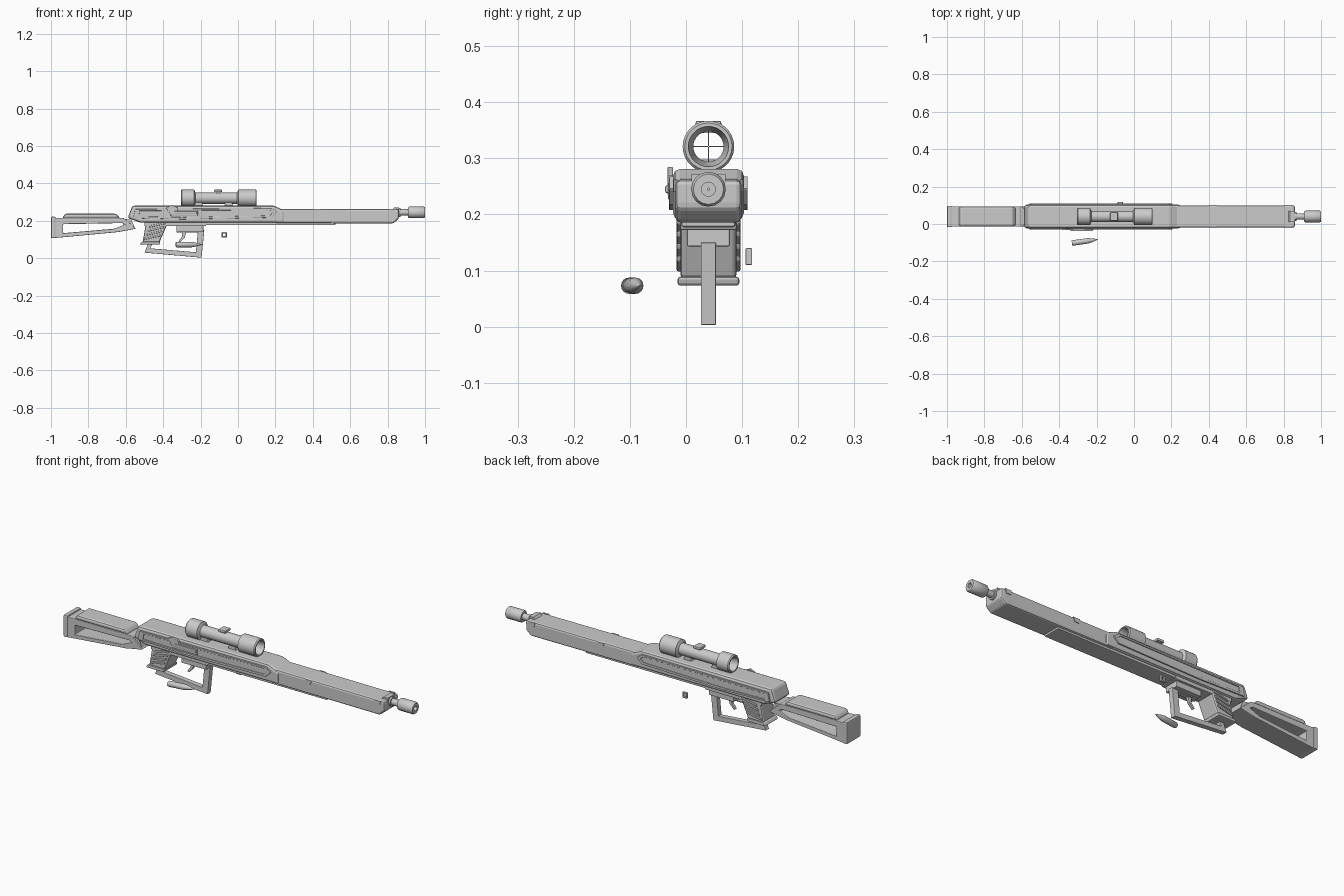
import bpy, bmesh, math
from mathutils import Matrix, Vector

cube = bpy.data.objects.get("Cube")
if cube:
    bpy.data.objects.remove(cube, do_unlink=True)

CY = 0.04  # centre plane of the rifle

grey = bpy.data.materials.new("grey metal")
grey.use_nodes = True
GREY = (0.6, 0.6, 0.6, 1)
grey.diffuse_color = GREY
grey.node_tree.nodes["Principled BSDF"].inputs["Base Color"].default_value = GREY


def finish(name, bm, bevel=0, smooth=False):
    bmesh.ops.recalc_face_normals(bm, faces=bm.faces)
    me = bpy.data.meshes.new(name)
    bm.to_mesh(me)
    bm.free()
    me.materials.append(grey)
    ob = bpy.data.objects.new(name, me)
    bpy.context.collection.objects.link(ob)
    if bevel:
        m = ob.modifiers.new("Bevel", 'BEVEL')
        m.width, m.segments = bevel, 2
        m.limit_method, m.angle_limit = 'ANGLE', math.radians(30)
    if smooth:
        bpy.ops.object.select_all(action='DESELECT')
        ob.select_set(True)
        bpy.context.view_layer.objects.active = ob
        bpy.ops.object.shade_smooth_by_angle(angle=math.radians(35))
    return ob


def prism(name, pts, half, y=CY, bevel=0):
    """Side profile in x, z pushed out to both sides of y."""
    bm = bmesh.new()
    face = bm.faces.new([bm.verts.new((x, y - half, z)) for x, z in pts])
    new = bmesh.ops.extrude_face_region(bm, geom=[face])["geom"]
    bmesh.ops.translate(bm, vec=(0, 2 * half, 0),
                        verts=[v for v in new if isinstance(v, bmesh.types.BMVert)])
    return finish(name, bm, bevel)


def box(name, x0, x1, z0, z1, half, y=CY, bevel=0):
    return prism(name, [(x0, z0), (x1, z0), (x1, z1), (x0, z1)], half, y, bevel)


def ring(name, outer, inner, half, y=CY, bevel=0):
    """Frame between two matching outlines."""
    bm = bmesh.new()
    loops = [[bm.verts.new((x, y + s * half, z)) for x, z in pts]
             for pts, s in ((outer, -1), (inner, -1), (inner, 1), (outer, 1))]
    n = len(outer)
    for a in range(4):
        p, q = loops[a], loops[(a + 1) % 4]
        for i in range(n):
            j = (i + 1) % n
            bm.faces.new((p[i], p[j], q[j], q[i]))
    return finish(name, bm, bevel)


def lathe(name, pts, origin, direction=(1, 0, 0), sides=24, closed=False):
    """Turn (distance, radius) points about an axis; closed makes a tube."""
    bm = bmesh.new()
    rows = []
    for d, r in pts:
        rows.append([bm.verts.new((d, r * math.cos(a), r * math.sin(a)))
                     for a in (math.tau * i / sides for i in range(sides))])
    pairs = list(zip(rows, rows[1:]))
    if closed:
        pairs.append((rows[-1], rows[0]))
    else:
        bm.faces.new(rows[0])
        bm.faces.new(rows[-1])
    for p, q in pairs:
        for i in range(sides):
            j = (i + 1) % sides
            bm.faces.new((p[i], p[j], q[j], q[i]))
    rot = Vector((1, 0, 0)).rotation_difference(Vector(direction)).to_matrix().to_4x4()
    bmesh.ops.transform(bm, matrix=Matrix.Translation(origin) @ rot, verts=bm.verts)
    return finish(name, bm, smooth=True)


# Stock: open frame, cheek rest and butt plate
ring("stock_frame",
     [(-.98, .215), (-.61, .215), (-.545, .158), (-.64, .14), (-.98, .108)],
     [(-.935, .182), (-.62, .188), (-.605, .18), (-.66, .158), (-.935, .134)],
     .054, bevel=.004)
prism("cheek_rest", [(-.94, .213), (-.925, .238), (-.65, .238), (-.63, .213)],
      .054, bevel=.01)
box("butt_plate", -1, -.975, .107, .222, .057, bevel=.006)
prism("stock_wrist", [(-.63, .213), (-.57, .205), (-.55, .16), (-.605, .165)], .045)

# Receiver, handguard and belly rail
prism("receiver", [(-.59, .215), (-.565, .281), (.19, .281), (.25, .255),
                   (.25, .19), (-.52, .19)], .063, bevel=.012)
prism("handguard", [(.2, .264), (.86, .262), (.86, .212), (.83, .186), (.2, .188)],
      .059, bevel=.009)
box("belly_rail", -.18, .52, .177, .192, .048, bevel=.004)
box("lower_receiver", -.5, -.17, .172, .195, .05, bevel=.004)
box("magazine_well", -.33, -.185, .143, .18, .038, bevel=.003)
prism("front_cap", [(.835, .272), (.86, .272), (.86, .25), (.82, .255)], .03)

# Raised side panels, mirrored
PANEL = [(-.56, .215), (-.55, .262), (.18, .268), (.208, .246), (.18, .217), (-.3, .208)]
INNER = [(-.53, .224), (-.525, .253), (.17, .258), (.188, .245), (.17, .228), (-.3, .219)]
for side, s in (("right", -1), ("left", 1)):
    ring(side + "_panel_rim", PANEL, INNER, .006, CY + s * .064, bevel=.002)
    prism(side + "_panel", INNER, .003, CY + s * .063)
    for i, x in enumerate((.42, .82)):
        prism(f"{side}_clip_{i + 1}", [(x - .012, .24), (x + .012, .24),
              (x + .022, .262), (x - .016, .262)], .003, CY + s * .059)

# Bolt and ejection port on the right side
box("ejection_port", -.36, -.215, .226, .256, .004, CY - .068, bevel=.002)
box("bolt_rod", -.34, -.22, .238, .252, .006, CY - .071, bevel=.003)
prism("bolt_handle", [(-.385, .268), (-.355, .285), (-.32, .27), (-.325, .235),
                      (-.36, .235)], .005, CY - .068, bevel=.002)

# Grip with slanted ribs
prism("grip", [(-.49, .2), (-.37, .2), (-.42, .085), (-.51, .085)], .05, bevel=.008)
prism("grip_base", [(-.525, .073), (-.42, .073), (-.415, .089), (-.515, .089)],
      .055, bevel=.005)
for side, s in (("right", -1), ("left", 1)):
    for i in range(4):
        x, z = -.503 + i * .009, .098 + i * .022
        prism(f"{side}_grip_rib_{i + 1}", [(x, z), (x + .085, z + .018),
              (x + .09, z + .029), (x + .005, z + .011)], .007, CY + s * .05, bevel=.003)

# Trigger and its guard
prism("trigger_guard", [(-.48, .08), (-.5, .03), (-.195, .003), (-.18, .15), (-.33, .15),
                        (-.33, .138), (-.215, .138), (-.225, .032), (-.47, .053),
                        (-.455, .08)], .0135, bevel=.002)
prism("trigger", [(-.3, .145), (-.275, .145), (-.285, .11), (-.31, .085),
                  (-.318, .09), (-.3, .115)], .007, bevel=.002)

# Barrel and muzzle
lathe("barrel", [(0, .017), (.08, .017)], (.84, CY, .245), sides=20)
lathe("barrel_collar", [(0, .024), (.012, .024)], (.857, CY, .245), sides=20)
lathe("muzzle", [(0, .027), (.006, .031), (.084, .031), (.09, .027), (.09, .0125),
                 (.03, .0125), (.03, .002), (0, .002)], (.91, CY, .245), sides=16, closed=True)

# Hollow scope with crosshair, turrets and mounts
lathe("scope_body", [(0, .042), (.005, .046), (.07, .046), (.077, .03), (.3, .03),
                     (.307, .046), (.4, .046), (.405, .042), (.405, .036), (.36, .027),
                     (.04, .027), (0, .036)], (-.305, CY, .321), sides=28, closed=True)
box("crosshair_upright", .028, .031, .293, .349, .0012)
box("crosshair_level", .028, .031, .32, .322, .028)
box("scope_turret_neck", -.118, -.094, .345, .358, .012)
box("scope_turret_cap", -.127, -.086, .353, .367, .023, bevel=.004)
for name, x in (("rear", -.21), ("front", -.05)):
    prism(name + "_scope_mount", [(x - .024, .276), (x + .024, .276), (x + .018, .298),
                                  (x - .018, .298)], .02, bevel=.003)

# Loose cartridge and small loose square loop
lathe("cartridge", [(0, .012), (.004, .0145), (.085, .0145), (.1, .012), (.125, .006),
                    (.14, .001)], (-.332, -.102, .073), (1, .14, 0), sides=16)
ring("loose_loop", [(-.087, .11), (-.06, .11), (-.06, .14), (-.087, .14)],
     [(-.08, .118), (-.067, .118), (-.067, .132), (-.08, .132)], .006, .112, bevel=.002)
